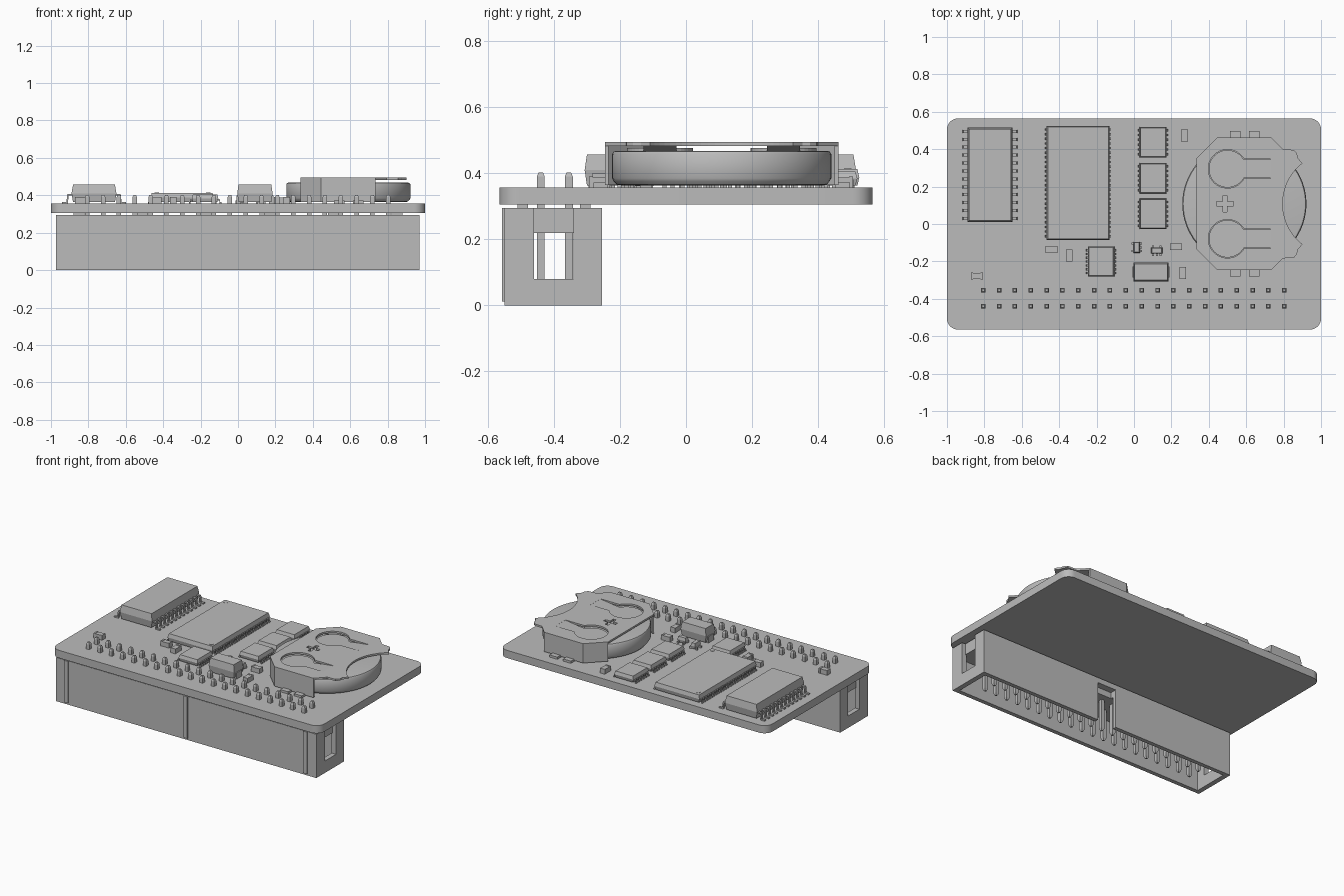
import bpy, bmesh, math
from mathutils import Matrix, Vector

if "Cube" in bpy.data.objects:
    bpy.data.objects.remove(bpy.data.objects["Cube"])

grey = bpy.data.materials.new("plain_grey")
grey.use_nodes = True
grey.diffuse_color = (0.5, 0.5, 0.5, 1)
grey.node_tree.nodes["Principled BSDF"].inputs["Base Color"].default_value = (0.5, 0.5, 0.5, 1)

BOARD = 0.357


def finish(name, bm, smooth=False):
    bmesh.ops.recalc_face_normals(bm, faces=bm.faces)
    mesh = bpy.data.meshes.new(name)
    bm.to_mesh(mesh)
    bm.free()
    mesh.materials.append(grey)
    ob = bpy.data.objects.new(name, mesh)
    bpy.context.collection.objects.link(ob)
    if smooth:
        bpy.ops.object.select_all(action='DESELECT')
        ob.select_set(True)
        bpy.context.view_layer.objects.active = ob
        bpy.ops.object.shade_smooth_by_angle(angle=math.radians(35))
    return ob


def loft(bm, rings):
    """Join closed rings of points and cap both ends."""
    loops = [[bm.verts.new(p) for p in r] for r in rings]
    n = len(loops[0])
    for a, b in zip(loops, loops[1:]):
        for i in range(n):
            bm.faces.new((a[i], a[(i + 1) % n], b[(i + 1) % n], b[i]))
    bm.faces.new(loops[0][::-1])
    bm.faces.new(loops[-1])


def slab(bm, pts, z0, z1):
    loft(bm, [[(x, y, z) for x, y in pts] for z in (z0, z1)])


def rect(x0, x1, y0, y1):
    return [(x0, y0), (x1, y0), (x1, y1), (x0, y1)]


def box(bm, x0, x1, y0, y1, z0, z1):
    slab(bm, rect(x0, x1, y0, y1), z0, z1)


def arc(cx, cy, r, a0, a1, n):
    return [(cx + r * math.cos(math.radians(a0 + (a1 - a0) * i / n)),
             cy + r * math.sin(math.radians(a0 + (a1 - a0) * i / n))) for i in range(n + 1)]


def cut(ob, fill):
    """Subtract the shapes that fill() adds to a mesh, one after another."""
    for shape in fill:
        bm = bmesh.new()
        shape(bm)
        tool = finish("cutter", bm)
        tool.hide_render = True
        mod = ob.modifiers.new("cut", 'BOOLEAN')
        mod.operation, mod.solver, mod.object = 'DIFFERENCE', 'EXACT', tool
        dg = bpy.context.evaluated_depsgraph_get()
        mesh = bpy.data.meshes.new_from_object(ob.evaluated_get(dg))
        ob.modifiers.clear()
        ob.data = mesh
        bpy.data.objects.remove(tool)


# Circuit board with rounded corners
bm = bmesh.new()
R = 0.06
outline = []
for sx, sy, a in ((1, 1, 0), (-1, 1, 90), (-1, -1, 180), (1, -1, 270)):
    outline += arc(sx * (1 - R), sy * (0.565 - R), R, a, a + 90, 8)
slab(bm, outline, 0.305, BOARD)
finish("circuit_board", bm, True)

# Socket housing: open below, windows in the ends, key slot at the back
bm = bmesh.new()
box(bm, -0.973, 0.97, -0.55, -0.255, 0, 0.295)
housing = finish("socket_housing", bm)
cut(housing, [
    lambda b: box(b, -0.94, 0.937, -0.522, -0.283, -0.1, 0.22),
    lambda b: box(b, -1.1, 1.1, -0.46, -0.34, 0.08, 0.219),
    lambda b: box(b, 0.945, 1.1, -0.46, -0.34, 0.2, 0.31),
    lambda b: box(b, -1.1, -0.948, -0.46, -0.34, 0.2, 0.31),
    lambda b: box(b, -0.07, 0.07, -0.3, -0.2, -0.1, 0.26)])
bm = bmesh.new()
for x in (-0.895, -0.003, 0.89):
    box(bm, x - 0.014, x + 0.014, -0.557, -0.549, 0.012, 0.295)
finish("housing_ribs", bm)
bm = bmesh.new()
for i in range(6):
    for y in (-0.495, -0.305):
        x = -0.85 + i * 0.34
        box(bm, x - 0.03, x + 0.03, y - 0.016, y + 0.016, 0.29, 0.31)
finish("housing_feet", bm)

# Header pins with tapered tips
bm = bmesh.new()
for i in range(20):
    for y in (-0.355, -0.44):
        x = -0.806 + i * 0.0847
        loft(bm, [[(x + px, y + py, z) for px, py in rect(-h, h, -h, h)]
                  for z, h in ((0.01, 0.006), (0.025, 0.012), (0.39, 0.012), (0.402, 0.007))])
finish("header_pins", bm)


def body(bm, x0, x1, y0, y1, z0, z1, taper):
    mid = (z0 + z1) / 2
    loft(bm, [[(x, y, z) for x, y in rect(x0 + t, x1 - t, y0 + t, y1 - t)]
              for z, t in ((z0, taper), (mid, 0), (z1, taper))])


def chip(name, x0, x1, y0, y1, z1, taper, leads, reach, margin, width):
    """Moulded package with bent leads along both long sides."""
    bm = bmesh.new()
    body(bm, x0, x1, y0, y1, BOARD + 0.006, z1, taper)
    finish(name + "_body", bm)
    bm = bmesh.new()
    mid, t = (BOARD + z1) / 2, 0.008
    prof = [(-0.01, mid), (reach * 0.45, mid), (reach * 0.55, BOARD + t), (reach, BOARD + t),
            (reach, BOARD), (reach * 0.4, BOARD), (reach * 0.3, mid - t), (-0.01, mid - t)]
    for edge, side in ((x0, -1), (x1, 1)):
        for i in range(leads):
            y = y0 + margin + (y1 - y0 - 2 * margin) * i / (leads - 1)
            loft(bm, [[(edge + side * u, y + w, v) for u, v in prof] for w in (-width / 2, width / 2)])
    finish(name + "_leads", bm)


chip("wide_chip", -0.89, -0.65, 0.01, 0.515, 0.457, 0.008, 12, 0.05, 0.02, 0.016)
chip("memory_chip", -0.467, -0.13, -0.085, 0.525, 0.413, 0.006, 24, 0.014, 0.02, 0.012)
for i, y in enumerate((0.355, 0.163, -0.028)):
    chip(f"small_chip_{i + 1}", 0.03, 0.174, y, y + 0.164, 0.405, 0.006, 6, 0.014, 0.018, 0.012)
chip("driver_chip", -0.247, -0.105, -0.282, -0.12, 0.405, 0.006, 7, 0.016, 0.02, 0.012)

# Orientation dimples as thin discs
bm = bmesh.new()
slab(bm, arc(-0.435, 0.49, 0.012, 0, 345, 23), 0.412, 0.415)
slab(bm, arc(-0.16, -0.055, 0.012, 0, 345, 23), 0.412, 0.415)
finish("chip_marks", bm)

# Transistors
for i, (x, y, turn) in enumerate(((0.015, -0.125, 90), (0.122, -0.142, 0))):
    bm = bmesh.new()
    body(bm, -0.03, 0.03, -0.017, 0.017, BOARD + 0.005, 0.4, 0.004)
    for u, s in ((-0.02, -1), (0, -1), (0.02, -1), (-0.02, 1), (0.02, 1)):
        box(bm, u - 0.005, u + 0.005, *sorted((s * 0.015, s * 0.028)), BOARD, BOARD + 0.015)
    bm.transform(Matrix.Translation((x, y, 0)) @ Matrix.Rotation(math.radians(turn), 4, 'Z'))
    finish(f"transistor_{i + 1}", bm)

# Small resistors and capacitors, with end caps
spots = ((-0.44, -0.136, 0), (-0.346, -0.168, 1), (0.225, -0.121, 0),
         (0.26, -0.262, 1), (0.27, 0.474, 1), (-0.84, -0.278, 0))
for i, (x, y, upright) in enumerate(spots):
    bm = bmesh.new()
    box(bm, -0.02, 0.02, -0.017, 0.017, BOARD, 0.388)
    for s in (-1, 1):
        box(bm, *sorted((s * 0.02, s * 0.032)), -0.018, 0.018, BOARD, 0.39)
    bm.transform(Matrix.Translation((x, y, 0)) @ Matrix.Rotation(upright * math.pi / 2, 4, 'Z'))
    finish(f"passive_{i + 1}", bm)

# Large moulded capacitor
bm = bmesh.new()
body(bm, -0.004, 0.185, -0.307, -0.206, BOARD + 0.006, 0.457, 0.007)
for x in (-0.008, 0.165):
    box(bm, x, x + 0.024, -0.285, -0.228, BOARD, 0.4)
finish("power_capacitor", bm)

# Coin cell
CX, CY = 0.59, 0.108
bm = bmesh.new()
loft(bm, [[(x, y, z) for x, y in arc(CX, CY, r, 0, 355, 71)]
          for r, z in ((0.30, 0.363), (0.318, 0.366), (0.327, 0.376), (0.332, 0.385),
                       (0.332, 0.458), (0.327, 0.466), (0.318, 0.468))])
finish("coin_cell", bm, True)

# Spring clip sheet: half outline mirrored about the cell centre
half = arc(1.07, 0, 0.275, 180, 128, 12)
half += [(0.875, 0.245), (0.872, 0.268), (0.855, 0.288), (0.795, 0.292), (0.735, 0.354),
         (0.445, 0.354), (0.335, 0.245)]
pts = [(x, CY + y) for x, y in half]
pts += [(x, CY - y) for x, y in half[:0:-1]]
bm = bmesh.new()
slab(bm, pts, 0.483, 0.495)
sheet = finish("clip_sheet", bm)


def keyhole(cy, r, w, tail):
    a = math.degrees(math.asin(w / r))
    return [(tail, cy + w)] + arc(0.5, cy, r, a, 360 - a, 32) + [(tail, cy - w)]


def plus(b):
    a, c, pts = 0.045, 0.011, []
    for k in range(4):
        rot = Matrix.Rotation(k * math.pi / 2, 2)
        pts += [tuple(rot @ Vector(p) + Vector((0.487, CY))) for p in ((a, -c), (a, c), (c, c))]
    slab(b, pts, 0.4, 0.6)


tongues = (CY + 0.187, CY - 0.187)
cut(sheet, [lambda b, y=y: slab(b, keyhole(y, 0.103, 0.053, 0.73), 0.4, 0.6) for y in tongues] + [plus])

# Contact tongues sloping down to the cell
bm = bmesh.new()
for y in tongues:
    ring = keyhole(y, 0.1, 0.05, 0.733)
    loft(bm, [[(x, v, 0.468 + h + 0.018 * max(0, (x - 0.59) / 0.143)) for x, v in ring] for h in (0, 0.009)])
finish("contact_tongues", bm)

# Clip walls, angled corners and solder tabs, the same on both sides
bm = bmesh.new()
for s in (-1, 1):
    def wall(a, b, z0):
        d = Vector((b[0] - a[0], b[1] - a[1])).normalized()
        n = Vector((d.y, -d.x)) * 0.012
        if n.y > 0:
            n = -n
        base = [a, b, (b[0] + n.x, b[1] + n.y), (a[0] + n.x, a[1] + n.y)]
        slab(bm, [(x, CY + s * y) for x, y in base], z0, 0.488)
    wall((0.445, 0.354), (0.735, 0.354), 0.364)
    wall((0.335, 0.245), (0.445, 0.354), 0.364)
    for x in (0.512, 0.614):
        y0, y1 = sorted((CY + s * 0.345, CY + s * 0.388))
        box(bm, x, x + 0.058, y0, y1, BOARD, 0.372)
finish("clip_walls", bm)
